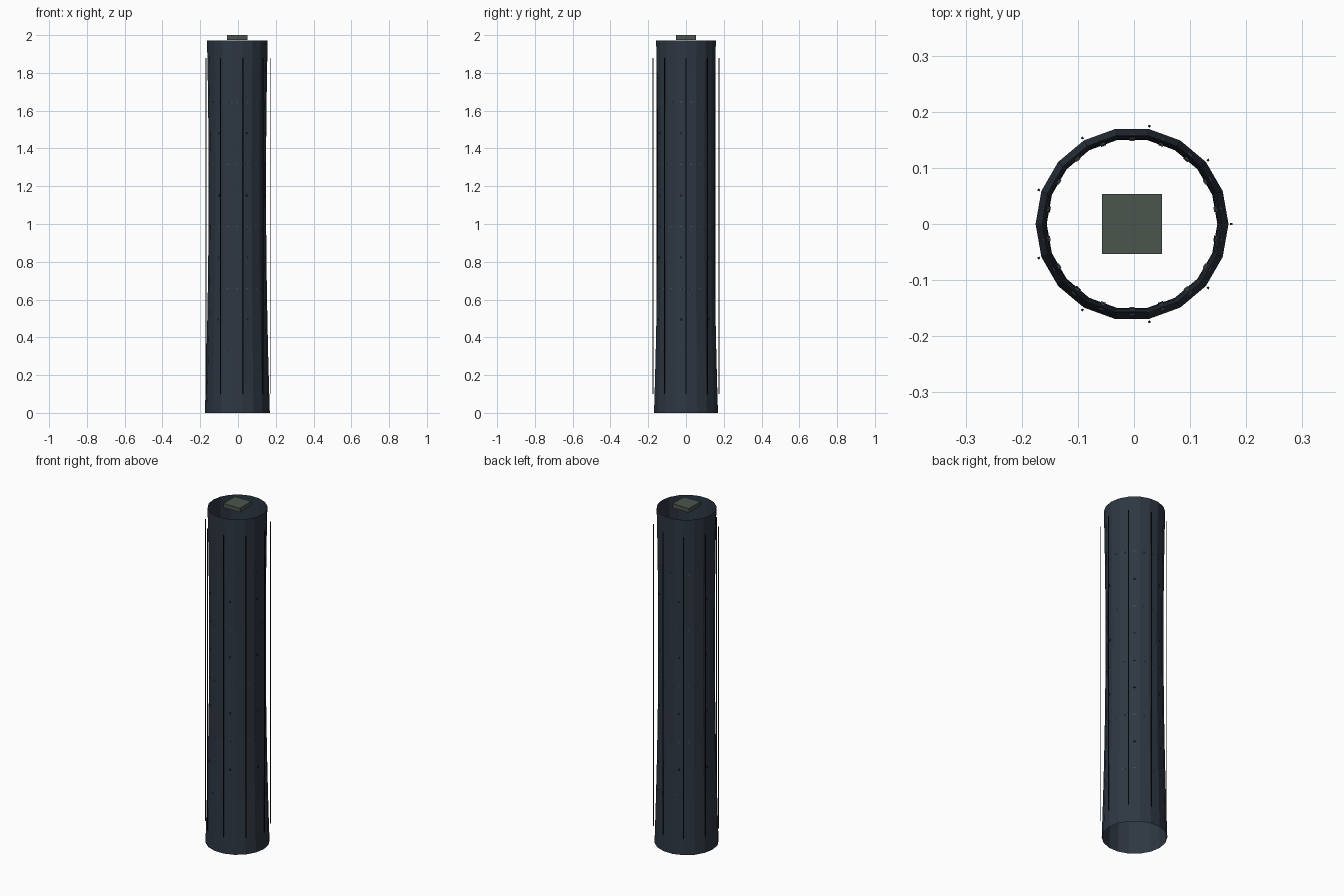
import bpy, bmesh, math
from mathutils import Matrix, Vector

cube = bpy.data.objects.get("Cube")
if cube:
    bpy.data.objects.remove(cube, do_unlink=True)

CX = -0.0035      # tower axis
SIDES = 18
TOP = 1.972
FLOOR = 0.329     # spacing between light rings


def material(name, rgb):
    m = bpy.data.materials.new(name)
    m.use_nodes = True
    m.diffuse_color = (*rgb, 1)
    m.node_tree.nodes["Principled BSDF"].inputs["Base Color"].default_value = (*rgb, 1)
    return m


slate = material("slate blue", (0.027, 0.038, 0.055))
black = material("near black", (0.009, 0.011, 0.014))
sage = material("grey green", (0.070, 0.090, 0.075))


def finish(name, bm, mat):
    mesh = bpy.data.meshes.new(name)
    bm.to_mesh(mesh)
    bm.free()
    mesh.materials.append(mat)
    obj = bpy.data.objects.new(name, mesh)
    obj.location.x = CX
    bpy.context.collection.objects.link(obj)
    return obj


def radius(z):
    """Hyperboloid with its waist above mid height."""
    return 0.152 * math.sqrt(1 + ((z - 1.2) / 2.27) ** 2)


def add_box(bm, angle, r, z, size):
    """Box at a polar position, its x axis facing outwards."""
    m = (Matrix.Rotation(math.radians(angle), 4, 'Z')
         @ Matrix.Translation((r, 0, z)) @ Matrix.Diagonal((*size, 1)))
    bmesh.ops.create_cube(bm, size=1, matrix=m)


# Open, waisted tower shell
bm = bmesh.new()
rings = []
for i in range(13):
    z = TOP * i / 12
    rings.append([bm.verts.new((radius(z) * math.cos(a), radius(z) * math.sin(a), z))
                  for a in (math.tau * k / SIDES for k in range(SIDES))])
for low, high in zip(rings, rings[1:]):
    for k in range(SIDES):
        n = (k + 1) % SIDES
        bm.faces.new((low[k], low[n], high[n], high[k]))
finish("tower_shell", bm, slate)

# Square plate at the top
bm = bmesh.new()
add_box(bm, 0, 0, 1.9875, (0.107, 0.107, 0.025))
finish("top_plate", bm, sage)

# Nine thin vertical rods standing off the shell
bm = bmesh.new()
for k in range(9):
    add_box(bm, 40 * k, 0.177, 0.99, (0.004, 0.004, 1.78))
finish("vertical_rods", bm, black)

# Rings of small lights, one in the middle of every facet
apothem = math.cos(math.pi / SIDES)
bm = bmesh.new()
for level in range(1, 6):
    z = FLOOR * level
    for k in range(SIDES):
        add_box(bm, 10 + 20 * k, radius(z) * apothem, z, (0.004, 0.009, 0.005))
finish("ring_lights", bm, sage)

# Small dark vents between the light rings
bm = bmesh.new()
for level in range(1, 5):
    z = FLOOR * (level + 0.5)
    for k in range(6):
        add_box(bm, 50 + 60 * k, radius(z) * apothem, z, (0.004, 0.010, 0.010))
finish("wall_vents", bm, black)
